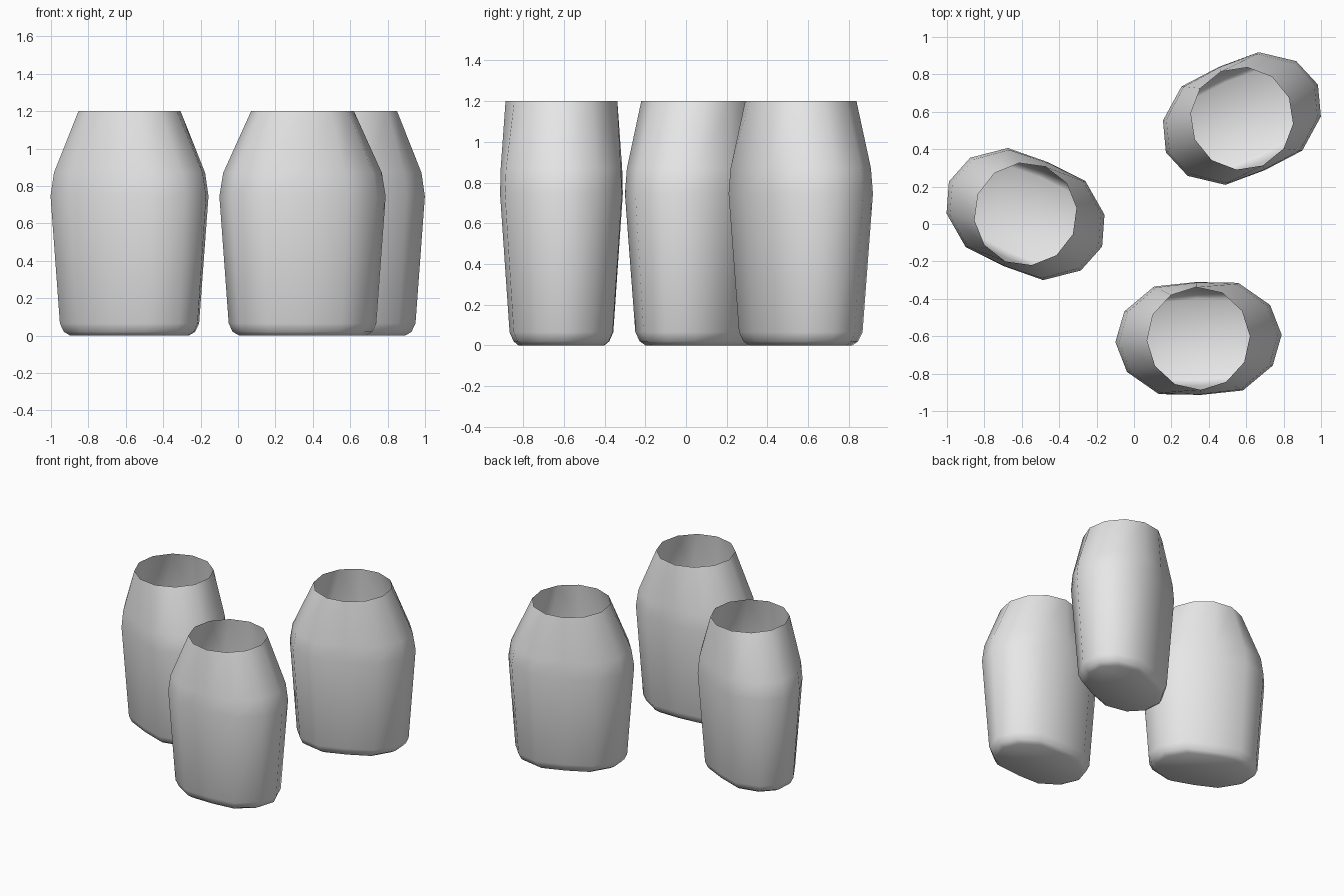
import bpy, bmesh, math

if "Cube" in bpy.data.objects:
    bpy.data.objects.remove(bpy.data.objects["Cube"])

clay = bpy.data.materials.new("light_grey")
clay.diffuse_color = (0.8, 0.8, 0.8, 1)
clay.use_nodes = True
clay.node_tree.nodes["Principled BSDF"].inputs["Base Color"].default_value = clay.diffuse_color

# Quarter of the flattened twelve-sided body section
QUARTER = [(0.445, 0.0), (0.39, 0.162), (0.225, 0.288), (0.0, 0.302)]
RIM_R = 0.275
# Rings: height, x scale, y scale, blend towards the round rim
RINGS = [
    (0.0, 0.76, 0.70, 0), (0.02, 0.84, 0.78, 0), (0.065, 0.888, 0.845, 0),
    (0.745, 1, 1, 0), (0.87, 1, 1, 0.12), (1.2, 1, 1, 1),
]


def section():
    """Mirror the quarter into a full loop, counter-clockwise."""
    half = QUARTER + [(-x, y) for x, y in QUARTER[-2::-1]]
    return half + [(x, -y) for x, y in half[-2:0:-1]]


def make_vase(name, location, degrees):
    bm = bmesh.new()
    pts = section()
    n = len(pts)
    loops = []
    for z, sx, sy, blend in RINGS:
        loop = []
        for i, (x, y) in enumerate(pts):
            a = math.tau * i / n
            cx, cy = RIM_R * math.cos(a), RIM_R * math.sin(a)
            px, py = x * sx, y * sy
            loop.append(bm.verts.new((px + (cx - px) * blend,
                                      py + (cy - py) * blend, z)))
        loops.append(loop)
    # Side walls, open at the top
    for low, high in zip(loops, loops[1:]):
        for i in range(n):
            j = (i + 1) % n
            bm.faces.new((low[i], low[j], high[j], high[i]))
    # Closed base
    bm.faces.new(loops[0][::-1])
    for f in bm.faces:
        f.smooth = True
    mesh = bpy.data.meshes.new(name)
    bm.to_mesh(mesh)
    bm.free()
    mesh.materials.append(clay)
    ob = bpy.data.objects.new(name, mesh)
    ob.location = (*location, 0)
    ob.rotation_euler.z = math.radians(degrees)
    bpy.context.collection.objects.link(ob)


make_vase("front_vase", (0.345, -0.612), 2.5)
make_vase("left_vase", (-0.58, 0.053), -23)
make_vase("back_vase", (0.577, 0.564), 24)
